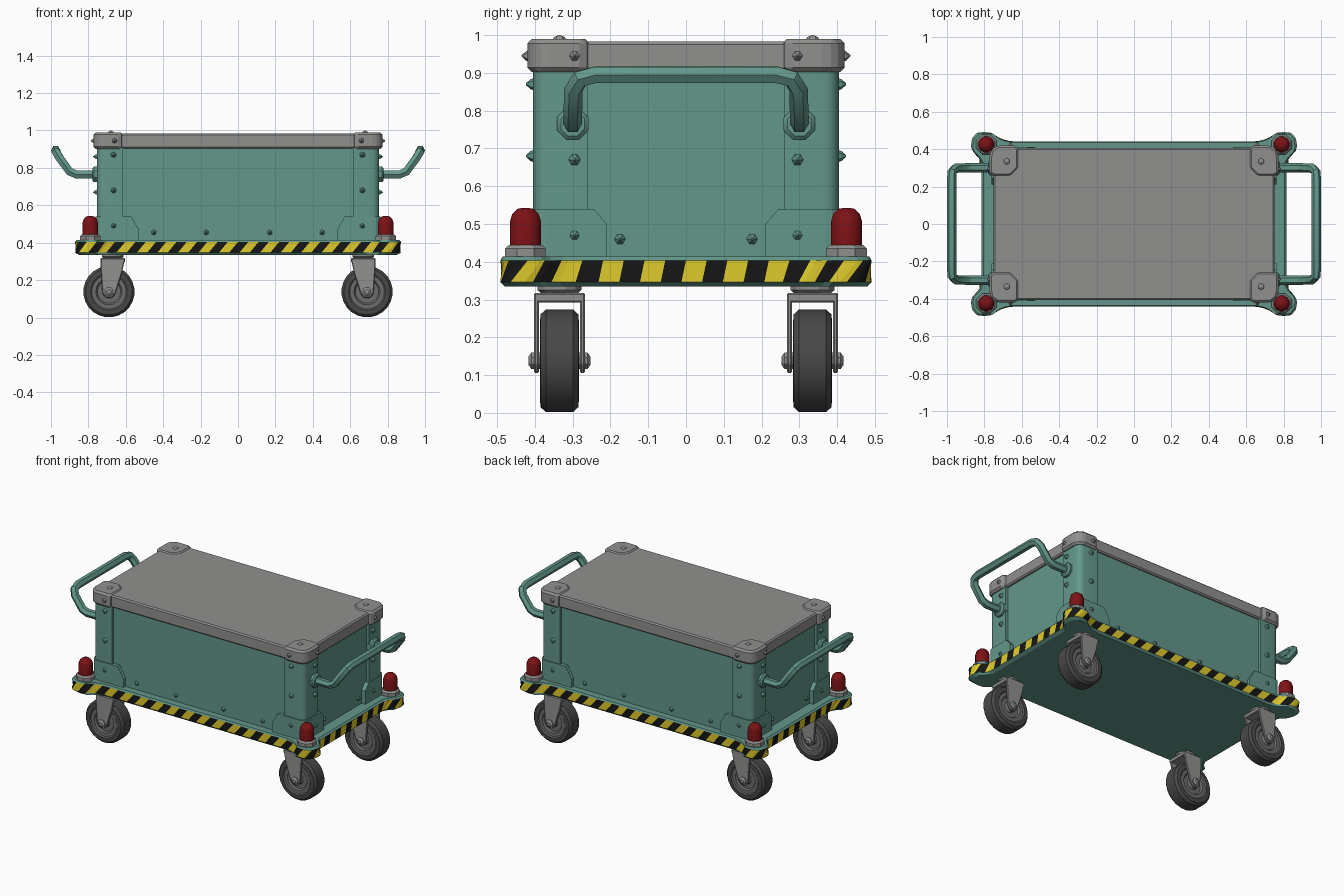
import bpy, bmesh, math
from mathutils import Vector, Matrix

if "Cube" in bpy.data.objects:
    bpy.data.objects.remove(bpy.data.objects["Cube"])


def material(name, r, g, b):
    m = bpy.data.materials.new(name)
    m.use_nodes = True
    m.diffuse_color = (r, g, b, 1)
    m.node_tree.nodes["Principled BSDF"].inputs["Base Color"].default_value = (r, g, b, 1)
    return m


TEAL = material("teal paint", 0.125, 0.31, 0.255)
GREY = material("grey metal", 0.28, 0.28, 0.275)
HUB = material("dark hub metal", 0.15, 0.15, 0.15)
TYRE = material("tyre rubber", 0.065, 0.065, 0.065)
RED = material("red lamp", 0.2, 0.006, 0.008)
YELLOW = material("hazard yellow", 0.74, 0.6, 0.025)
BLACK = material("hazard black", 0.008, 0.008, 0.008)


def finish(name, bm, mats, mirror="xy", smooth=True, bevel=0):
    """Turn a bmesh into an object, mirrored about the world centre."""
    bmesh.ops.recalc_face_normals(bm, faces=bm.faces)
    me = bpy.data.meshes.new(name)
    bm.to_mesh(me)
    bm.free()
    for m in mats:
        me.materials.append(m)
    ob = bpy.data.objects.new(name, me)
    bpy.context.collection.objects.link(ob)
    if smooth:
        bpy.ops.object.select_all(action="DESELECT")
        bpy.context.view_layer.objects.active = ob
        ob.select_set(True)
        bpy.ops.object.shade_smooth_by_angle(angle=math.radians(35))
    if bevel:
        mod = ob.modifiers.new("bevel", "BEVEL")
        mod.width, mod.segments = bevel, 1
    if mirror:
        mod = ob.modifiers.new("mirror", "MIRROR")
        mod.use_axis = ("x" in mirror, "y" in mirror, False)
        mod.use_mirror_merge = False
    return ob


def add_box(bm, lo, hi):
    lo, hi = Vector(lo), Vector(hi)
    m = Matrix.Translation((lo + hi) / 2) @ Matrix.Diagonal((*(hi - lo), 1))
    return bmesh.ops.create_cube(bm, size=1, matrix=m)["verts"]


def round_corner(bm, verts, width, segments=4):
    """Round the vertical edge furthest out in x and y."""
    x, y = max(v.co.x for v in verts), max(v.co.y for v in verts)
    edge = [e for e in bm.edges if all(v in verts and v.co.x > x - 1e-4 and v.co.y > y - 1e-4
                                       for v in e.verts)]
    bmesh.ops.bevel(bm, geom=edge, offset=width, segments=segments, profile=0.5, affect="EDGES")


def add_prism(bm, pts, a, b, axis):
    """Extrude a 2D outline between a and b along x, y or z."""
    def place(p, d):
        c = list(p)
        c.insert("xyz".index(axis), d)
        return bm.verts.new(c)
    r0, r1 = [place(p, a) for p in pts], [place(p, b) for p in pts]
    bm.faces.new(r0)
    bm.faces.new(r1)
    for i in range(len(pts)):
        j = (i + 1) % len(pts)
        bm.faces.new((r0[i], r0[j], r1[j], r1[i]))


def add_lathe(bm, profile, centre, axis="z", segments=16, mats=None):
    """Spin (radius, height) pairs about an axis through centre."""
    rot = {"z": Matrix(), "y": Matrix.Rotation(-math.pi / 2, 4, "X"),
           "x": Matrix.Rotation(math.pi / 2, 4, "Y")}[axis]
    rings = []
    for r, h in profile:
        ring = []
        for i in range(segments):
            t = math.tau * (i + 0.5) / segments
            ring.append(bm.verts.new(Vector(centre) + rot @ Vector((r * math.cos(t), r * math.sin(t), h))))
        rings.append(ring)
    for k in range(len(rings) - 1):
        for i in range(segments):
            j = (i + 1) % segments
            f = bm.faces.new((rings[k][i], rings[k][j], rings[k + 1][j], rings[k + 1][i]))
            f.material_index = mats[k] if mats else 0
    for k in (0, -1):
        bm.faces.new(rings[k]).material_index = mats[k] if mats else 0


# Platform with flared corners and a striped edge
quarter = [Vector(p) for p in [(.815, 0), (.815, .33), (.835, .365), (.865, .39), (.872, .42), (.865, .46),
                               (.84, .487), (.80, .492), (.76, .487), (.735, .465), (.70, .448), (.65, .44), (0, .44)]]
flip = [Vector((-p.x, p.y)) for p in reversed(quarter[:-1])]
half = quarter + flip
outline = half + [-p for p in half[1:-1]]
lengths = [(outline[(i + 1) % len(outline)] - p).length for i, p in enumerate(outline)]
total = sum(lengths)


def along(s):
    s %= total
    for i, d in enumerate(lengths):
        if s <= d:
            return outline[i].lerp(outline[(i + 1) % len(outline)], s / d)
        s -= d
    return outline[0]


STRIPES, PER = 50, 6
bm = bmesh.new()
rings = [[], [], [], []]
for i in range(STRIPES * PER):
    s = total * i / (STRIPES * PER)
    top = along(s)
    slant = 0.012 + 0.035 * min(1, max(0, (abs(top.y) - 0.25) / 0.15))
    low = along(s - slant)
    for ring, p, k, z in zip(rings, (low, low, top, top), (.975, 1, 1, .988), (.335, .347, .404, .414)):
        ring.append(bm.verts.new((p.x * k, p.y * k, z)))
n = STRIPES * PER
for k in range(3):
    for i in range(n):
        j = (i + 1) % n
        f = bm.faces.new((rings[k][i], rings[k][j], rings[k + 1][j], rings[k + 1][i]))
        f.material_index = 0 if k != 1 else 1 + (i % PER >= PER // 2)
bm.faces.new(rings[0])
bm.faces.new(rings[3])
finish("platform", bm, [TEAL, YELLOW, BLACK], mirror="", smooth=False)

# Container body, lid and corner parts
bm = bmesh.new()
add_box(bm, (-.735, -.39, .41), (.735, .39, .91))
finish("container_body", bm, [TEAL], mirror="", smooth=False)

bm = bmesh.new()
add_box(bm, (-.752, -.405, .905), (.752, .405, .983))
finish("lid", bm, [GREY], mirror="", smooth=False, bevel=.008)

bm = bmesh.new()
round_corner(bm, add_box(bm, (.615, .26, .41), (.755, .405, .91)), .04)
finish("corner_post", bm, [TEAL])

bm = bmesh.new()
add_prism(bm, [(.63, .42), (.73, .42), (.765, .395), (.773, .36), (.773, .27), (.75, .255), (.66, .255),
               (.615, .30), (.615, .40)], .902, .99, "z")
finish("lid_corner_cap", bm, [GREY], smooth=False, bevel=.012)

bm = bmesh.new()
add_prism(bm, [(.70, .41), (.53, .41), (.53, .47), (.57, .54), (.70, .54)], .38, .411, "y")
add_prism(bm, [(.36, .41), (.21, .41), (.21, .50), (.245, .54), (.36, .54)], .72, .762, "x")
round_corner(bm, add_box(bm, (.65, .31, .41), (.762, .411, .54)), .04)
finish("corner_gusset", bm, [TEAL], smooth=False)

# Pointed rivets
SPIKE = [(.016, -.004), (.013, .004), (.002, .016)]
bm = bmesh.new()
for z in (.49, .68, .87):
    add_lathe(bm, SPIKE, (.665, .408, z), "y", 6)
for z in (.47, .67, .86):
    add_lathe(bm, SPIKE, (.758, .295, z), "x", 6)
for x in (.17, .45):
    add_lathe(bm, SPIKE, (x, .39, .455), "y", 6)
add_lathe(bm, SPIKE, (.735, .175, .46), "x", 6)
finish("body_rivets", bm, [TEAL], smooth=False)

bm = bmesh.new()
add_lathe(bm, [(.02, -.004), (.014, .005), (.002, .01)], (.68, .335, .99), "z", 6)
add_lathe(bm, SPIKE, (.66, .419, .945), "y", 6)
add_lathe(bm, SPIKE, (.771, .295, .945), "x", 6)
finish("cap_rivets", bm, [GREY], smooth=False)

# Bent tube handles on both ends
curve = bpy.data.curves.new("handle", "CURVE")
curve.dimensions = "3D"
curve.bevel_depth, curve.bevel_resolution = .025, 1
curve.use_fill_caps = True
side = [(.74, .30, .765), (.865, .30, .765), (.90, .30, .78), (.955, .298, .855), (.972, .28, .885), (.975, .24, .895)]
path = side + [(x, -y, z) for x, y, z in reversed(side)]
spline = curve.splines.new("POLY")
spline.points.add(len(path) - 1)
for pt, co in zip(spline.points, path):
    pt.co = (*co, 1)
temp = bpy.data.objects.new("handle_path", curve)
bpy.context.collection.objects.link(temp)
bm = bmesh.new()
bm.from_mesh(temp.to_mesh())
temp.to_mesh_clear()
bpy.data.objects.remove(temp)
for y in (-.30, .30):
    add_lathe(bm, [(.045, -.03), (.045, .012), (.034, .022)], (.757, y, .765), "x", 8)
finish("handle", bm, [TEAL], mirror="x")

# Warning lamps
bm = bmesh.new()
add_lathe(bm, [(.058, .405), (.058, .435), (.048, .445)], (.79, .425, 0), segments=8)
finish("lamp_base", bm, [GREY], smooth=False)
bm = bmesh.new()
add_lathe(bm, [(.043, .44), (.043, .505), (.036, .527), (.022, .54), (.006, .543)], (.79, .425, 0), segments=12)
finish("lamp_dome", bm, [RED])

# Casters: tyre and hub, fork, swivel and axle
WX, WY, WZ = .69, .335, .138
bm = bmesh.new()
sidewall = [(.02, .05), (.035, .036), (.062, .036), (.07, .046), (.092, .046), (.098, .052), (.124, .05), (.137, .036)]
profile = sidewall + [(r, -h) for r, h in reversed(sidewall)]
rows = [1, 1, 1, 1, 1, 0, 0]
add_lathe(bm, profile, (WX, WY, WZ), "y", 24, rows + [0] + rows[::-1])
finish("wheel", bm, [TYRE, HUB])

bm = bmesh.new()
fork = [(.605, .312), (.735, .312), (.735, .27), (.725, .13), (.705, .105), (.675, .105), (.655, .13), (.62, .24)]
for y in (WY - .068, WY + .054):
    add_prism(bm, fork, y, y + .014, "y")
add_box(bm, (.605, WY - .068, .292), (.735, WY + .068, .318))
finish("caster_fork", bm, [GREY], smooth=False, bevel=.004)

bm = bmesh.new()
add_lathe(bm, [(.045, .312), (.06, .325), (.06, .338)], (.67, WY, 0), segments=12)
add_lathe(bm, [(.012, -.082), (.024, -.074), (.024, .074), (.012, .082)], (WX, WY, WZ), "y", 8)
finish("swivel_and_axle", bm, [GREY], smooth=False)
